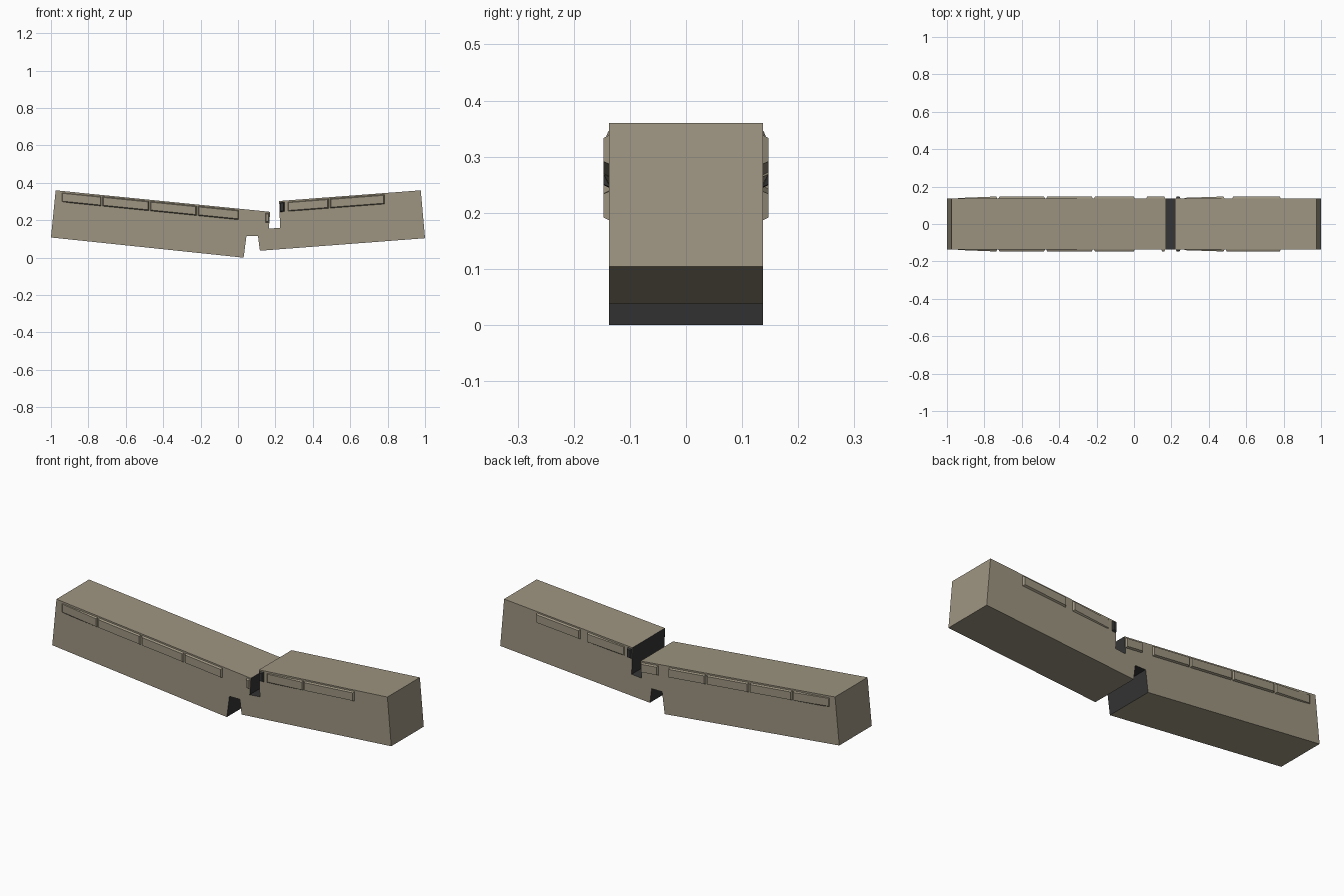
import bpy
import bmesh

if "Cube" in bpy.data.objects:
    bpy.data.objects.remove(bpy.data.objects["Cube"], do_unlink=True)

HALF = 0.137  # half width of the body


def make_material(name, color):
    mat = bpy.data.materials.new(name)
    mat.use_nodes = True
    mat.diffuse_color = color
    mat.node_tree.nodes["Principled BSDF"].inputs["Base Color"].default_value = color
    return mat


olive = make_material("olive drab", (0.34, 0.30, 0.22, 1))
charcoal = make_material("charcoal", (0.035, 0.035, 0.035, 1))


def finish(bm, name):
    bmesh.ops.recalc_face_normals(bm, faces=bm.faces[:])
    mesh = bpy.data.meshes.new(name)
    bm.to_mesh(mesh)
    bm.free()
    mesh.materials.append(olive)
    mesh.materials.append(charcoal)
    obj = bpy.data.objects.new(name, mesh)
    bpy.context.collection.objects.link(obj)
    return obj


# Bent body with broken notches above and below the joint
profile = [(-1, 0.108), (0.03, 0), (0.045, 0.115), (0.107, 0.115),
           (0.117, 0.037), (1, 0.104), (0.977, 0.36), (0.22, 0.303),
           (0.225, 0.16), (0.165, 0.155), (0.172, 0.245), (-0.975, 0.36)]
bm = bmesh.new()
face = bm.faces.new([bm.verts.new((x, -HALF, z)) for x, z in profile])
moved = bmesh.ops.extrude_face_region(bm, geom=[face])["geom"]
bmesh.ops.translate(bm, vec=(0, 2 * HALF, 0),
                    verts=[v for v in moved if isinstance(v, bmesh.types.BMVert)])
body = finish(bm, "body")

# Torn inner surfaces are dark
for poly in body.data.polygons:
    if abs(poly.normal.y) < 0.5 and 0.02 < poly.center.x < 0.23:
        poly.material_index = 1


def roof(x):
    return 0.262 - 0.1 * x if x < 0.2 else 0.286 + 0.076 * x


# Bevelled window panels following the slope of the roof
def window(name, x0, x1, side, start=0.010, end=0.010, dark=False):
    bm = bmesh.new()
    inset = 0.006

    def ring(depths, gap):
        corners = [(x0 + gap, 0), (x1 - gap, 0), (x1 - gap, 1), (x0 + gap, 1)]
        verts = []
        for (x, up), depth in zip(corners, depths):
            z = roof(x) - (0.006 + gap if up else 0.060 - gap)
            verts.append(bm.verts.new((x, side * (HALF + depth), z)))
        return verts

    back = ring([-0.003] * 4, 0)
    front = ring([start, end, end, start], inset)
    bm.faces.new(back)
    bm.faces.new(front)
    for i in range(4):
        j = (i + 1) % 4
        bm.faces.new((back[i], back[j], front[j], front[i]))
    obj = finish(bm, name)
    if dark:
        for poly in obj.data.polygons:
            poly.material_index = 1


for label, side in (("front", -1), ("back", 1)):
    window(label + "_end_window", -0.945, -0.73, side, start=0.002)
    window(label + "_window_1", -0.725, -0.475, side)
    window(label + "_window_2", -0.47, -0.22, side)
    window(label + "_window_3", -0.215, 0.005, side)
    window(label + "_window_4", 0.265, 0.485, side, start=0.003)
    window(label + "_window_5", 0.49 if side < 0 else 0.525, 0.785, side)
    window(label + "_torn_window", 0.222, 0.25, side, dark=True)
window("front_broken_pane", 0.145, 0.168, -1)
window("back_broken_pane", 0.065, 0.168, 1)
